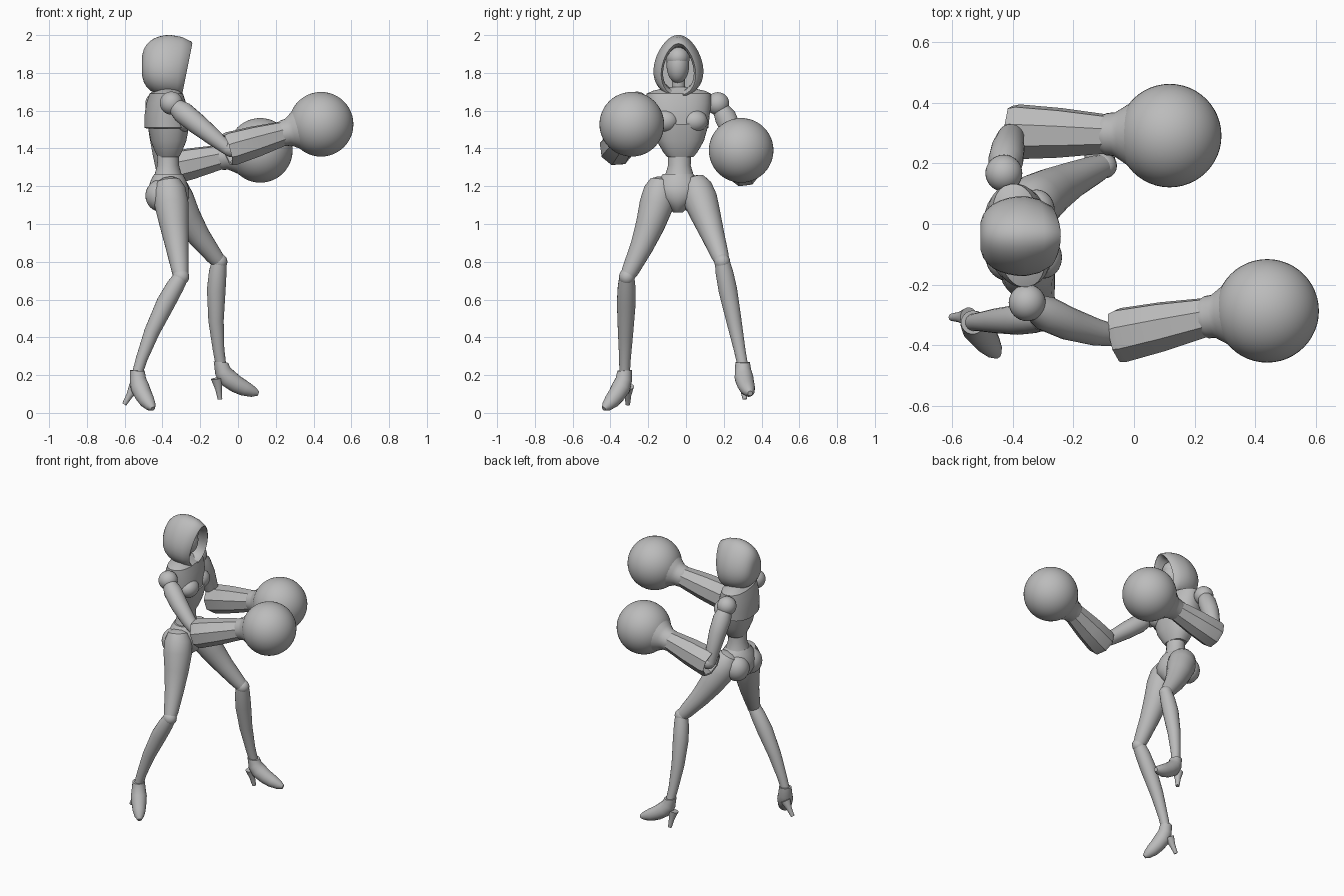
import bpy, bmesh, math
from mathutils import Vector, Matrix

if "Cube" in bpy.data.objects:
    bpy.data.objects.remove(bpy.data.objects["Cube"])

grey = bpy.data.materials.new("plain_grey")
grey.use_nodes = True
grey.diffuse_color = (0.5, 0.5, 0.5, 1)
grey.node_tree.nodes["Principled BSDF"].inputs["Base Color"].default_value = grey.diffuse_color


def finish(name, bm, angle=35):
    bmesh.ops.recalc_face_normals(bm, faces=bm.faces)
    mesh = bpy.data.meshes.new(name)
    bm.to_mesh(mesh)
    bm.free()
    mesh.materials.append(grey)
    part = bpy.data.objects.new(name, mesh)
    bpy.context.collection.objects.link(part)
    bpy.ops.object.select_all(action='DESELECT')
    part.select_set(True)
    bpy.context.view_layer.objects.active = part
    bpy.ops.object.shade_smooth_by_angle(angle=math.radians(angle))


def circle(count, offset=0):
    return [math.tau * (k + offset) / count for k in range(count)]


def loft(name, rings, angle=35):
    """Skin a list of equal-length point rings and cap both ends."""
    bm = bmesh.new()
    loops = [[bm.verts.new(point) for point in ring] for ring in rings]
    count = len(loops[0])
    for lower, upper in zip(loops, loops[1:]):
        for i in range(count):
            j = (i + 1) % count
            bm.faces.new((lower[i], lower[j], upper[j], upper[i]))
    bm.faces.new(loops[0])
    bm.faces.new(loops[-1])
    finish(name, bm, angle)


def limb(name, start, end, profile, control=None, sides=20, angle=35):
    """Tube along a bent path; the profile lists (fraction, radius) pairs."""
    start, end = Vector(start), Vector(end)
    control = Vector(control) if control else (start + end) / 2
    rings = []
    for t, radius in profile:
        centre = start.lerp(control, t).lerp(control.lerp(end, t), t)
        along = (control.lerp(end, t) - start.lerp(control, t)).normalized()
        u = along.cross(Vector((0, 1, 0.13))).normalized()
        v = along.cross(u)
        rings.append([centre + radius * (u * math.cos(a) + v * math.sin(a))
                      for a in circle(sides, 0.5)])
    loft(name, rings, angle)


def body(name, centre, yaw, power, stations):
    """Stack of rounded sections: (height, half depth, half width)."""
    turn = Matrix.Rotation(math.radians(yaw), 3, 'Z')

    def soft(value):
        return math.copysign(abs(value) ** power, value)

    loft(name, [[turn @ Vector((depth * soft(math.cos(a)), width * soft(math.sin(a)), 0))
                 + Vector((*centre, height)) for a in circle(32)]
                for height, depth, width in stations])


def ball(name, centre, radii, segments=32):
    bm = bmesh.new()
    bmesh.ops.create_uvsphere(bm, u_segments=segments, v_segments=segments // 2, radius=1)
    bm.transform(Matrix.Translation(centre) @ Matrix.Diagonal((*radii, 1)))
    finish(name, bm)


# Hood: teardrop sections, domed at the back, with a rim folded inward at the front
def hood_ring(x, width, low, high, lean=0.2):
    middle, half = (low + high) / 2, (high - low) / 2
    return [(x + lean * (half * math.cos(a) + middle - 1.85),
             -0.04 + width * math.sin(a) * (1 - 0.2 * math.cos(a)),
             middle + half * math.cos(a)) for a in circle(36)]


hood = []
for step in range(1, 9):
    u = step / 8 * math.pi / 2
    size = math.sin(u) ** 0.65
    hood.append(hood_ring(-0.36 - 0.15 * math.cos(u), 0.13 * size,
                          1.838 - 0.163 * size, 1.838 + 0.163 * size, 0))
hood += [hood_ring(-0.31, 0.12, 1.67, 1.99, 0.1), hood_ring(-0.268, 0.1, 1.67, 1.965),
         hood_ring(-0.263, 0.09, 1.68, 1.955), hood_ring(-0.29, 0.08, 1.7, 1.94),
         hood_ring(-0.4, 0.085, 1.71, 1.93, 0)]
loft("hood", hood, 50)

# Face, brow cap and neck
ball("face", (-0.355, -0.043, 1.84), (0.07, 0.06, 0.095))
ball("brow_cap", (-0.36, -0.043, 1.88), (0.075, 0.063, 0.063))
limb("neck", (-0.39, -0.04, 1.66), (-0.365, -0.04, 1.8), [(0, 0.045), (0.4, 0.035), (1, 0.035)])

# Torso: rib cage, overlapping upper shell, bust, waist and pelvis
body("rib_cage", (-0.368, -0.03), 10, 0.85, [
    (1.355, 0.055, 0.07), (1.38, 0.068, 0.09), (1.44, 0.092, 0.125), (1.53, 0.108, 0.15)])
body("chest_shell", (-0.38, -0.038), 10, 0.85, [
    (1.505, 0.1, 0.145), (1.51, 0.112, 0.157), (1.57, 0.112, 0.163), (1.64, 0.1, 0.172),
    (1.69, 0.082, 0.172), (1.705, 0.06, 0.14), (1.725, 0.036, 0.05)])
body("waist", (-0.37, -0.035), 0, 1, [
    (1.2, 0.09, 0.095), (1.26, 0.072, 0.075), (1.31, 0.058, 0.06), (1.37, 0.056, 0.062)])
body("pelvis", (-0.368, -0.042), 0, 1, [
    (1.06, 0.045, 0.025), (1.09, 0.085, 0.055), (1.14, 0.11, 0.11),
    (1.19, 0.108, 0.125), (1.235, 0.092, 0.105), (1.265, 0.075, 0.08)])
for side, sign in (("right", -1), ("left", 1)):
    ball(side + "_bust", (-0.31 - 0.012 * sign, sign * 0.077 - 0.033, 1.545), (0.06, 0.07, 0.06))
    ball(side + "_buttock", (-0.41, sign * 0.07 - 0.04, 1.15), (0.08, 0.08, 0.085))

# Radius profiles shared by both legs
thigh = [(0, 0.03), (0.03, 0.062), (0.12, 0.085), (0.27, 0.091), (0.48, 0.077),
         (0.7, 0.061), (0.93, 0.046), (1, 0.038)]
shin = [(0, 0.04), (0.1, 0.047), (0.27, 0.05), (0.57, 0.041), (0.85, 0.031), (1, 0.028)]
shoe = [(0, 0.039), (0.25, 0.044), (0.45, 0.05), (0.65, 0.046), (0.8, 0.041),
        (0.93, 0.029), (1, 0.013)]
heel = [(0, 0.032), (0.5, 0.018), (1, 0.012)]


def leg(side, hip, thigh_bend, knee, ankle, toe, heel_tip):
    hip, knee, ankle = Vector(hip), Vector(knee), Vector(ankle)
    limb(side + "_thigh", hip, knee, thigh, (hip + knee) / 2 + Vector(thigh_bend))
    ball(side + "_knee", knee, (0.044, 0.042, 0.044), 20)
    limb(side + "_shin", knee, ankle, shin, (knee + ankle) / 2 - Vector((0.045, 0, 0)))
    back = Vector(toe) - ankle
    back.z = 0
    back.normalize()
    limb(side + "_shoe", ankle + Vector((0, 0, 0.015)), toe, shoe,
         ankle - back * 0.008 - Vector((0, 0, 0.085)))
    limb(side + "_heel", ankle - back * 0.022 - Vector((0, 0, 0.07)), heel_tip, heel)


leg("right", (-0.37, -0.125, 1.245), (0, 0.05, 0), (-0.302, -0.313, 0.72),
    (-0.533, -0.325, 0.21), (-0.45, -0.435, 0.022), (-0.602, -0.308, 0.045))
leg("left", (-0.37, 0.035, 1.245), (-0.06, 0, 0), (-0.1, 0.192, 0.8),
    (-0.09, 0.3, 0.253), (0.107, 0.34, 0.103), (-0.095, 0.312, 0.072))

# Radius profiles shared by both arms; the sleeve is hollow at the elbow
upper_arm = [(0.08, 0.045), (0.2, 0.058), (0.45, 0.055), (0.75, 0.045), (1, 0.034)]
sleeve = [(0.12, 0.05), (-0.02, 0.078), (-0.03, 0.088), (0.05, 0.094), (0.5, 0.085), (1, 0.067)]
cuff = [(-0.1, 0.06), (0, 0.07), (0.12, 0.072), (0.22, 0.085), (0.4, 0.11)]


def arm(side, shoulder, elbow, wrist, glove):
    shoulder, elbow, wrist = Vector(shoulder), Vector(elbow), Vector(wrist)
    outward = Vector((0, math.copysign(0.04, shoulder.y), 0))
    ball(side + "_shoulder", shoulder, (0.061, 0.061, 0.061))
    limb(side + "_upper_arm", shoulder, elbow, upper_arm, (shoulder + elbow) / 2 + outward)
    ball(side + "_elbow", elbow.lerp(wrist, 0.05), (0.045, 0.045, 0.045), 20)
    limb(side + "_forearm", elbow, wrist, sleeve, sides=8, angle=28)
    limb(side + "_cuff", wrist, glove, cuff, sides=24)
    ball(side + "_glove", glove, (0.171, 0.171, 0.171), 48)


arm("right", (-0.353, -0.26, 1.64), (-0.05, -0.37, 1.395), (0.24, -0.308, 1.48), (0.44, -0.287, 1.528))
arm("left", (-0.43, 0.168, 1.637), (-0.4, 0.305, 1.285), (-0.09, 0.297, 1.355), (0.118, 0.292, 1.39))
